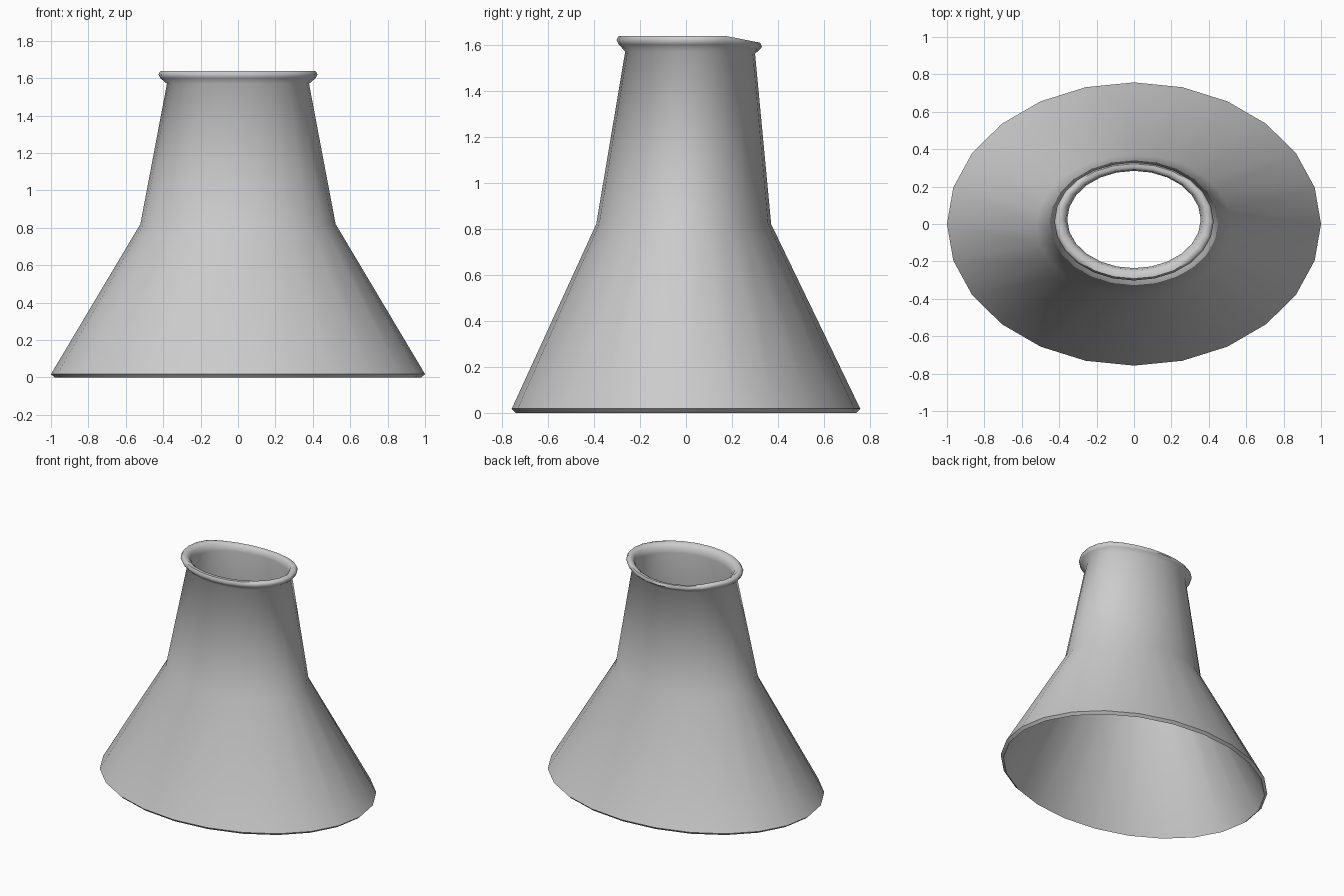
import bpy, bmesh
from math import sin, cos, tau

if "Cube" in bpy.data.objects:
    bpy.data.objects.remove(bpy.data.objects["Cube"])

SIDES = 24

# Closed wall section: (x radius, y front, y back, z, dip at the back of the rim)
SECTION = [
    (0.980, -0.740, 0.740, 0.000, 0.00),   # foot
    (1.000, -0.757, 0.757, 0.018, 0.00),
    (0.522, -0.390, 0.370, 0.820, 0.00),   # waist, outside
    (0.380, -0.264, 0.300, 1.570, 0.01),   # neck, outside
    (0.415, -0.292, 0.322, 1.600, 0.02),   # rolled lip
    (0.426, -0.302, 0.330, 1.620, 0.03),
    (0.415, -0.292, 0.322, 1.638, 0.03),
    (0.390, -0.268, 0.305, 1.638, 0.03),
    (0.366, -0.246, 0.290, 1.620, 0.02),
    (0.357, -0.236, 0.284, 1.575, 0.01),   # neck, inside
    (0.512, -0.381, 0.361, 0.820, 0.00),   # waist, inside
]


def ring(bm, rx, front, back, z, dip):
    cy, ry = (front + back) / 2, (back - front) / 2
    verts = []
    for i in range(SIDES):
        c, s = cos(tau * i / SIDES), sin(tau * i / SIDES)
        drop = dip * max(0.0, (s - 0.5) / 0.5)
        verts.append(bm.verts.new((rx * c, cy + ry * s, z - drop)))
    return verts


# Hollow flared funnel
bm = bmesh.new()
rings = [ring(bm, *row) for row in SECTION]
for a, b in zip(rings, rings[1:] + rings[:1]):
    for i in range(SIDES):
        j = (i + 1) % SIDES
        bm.faces.new((a[i], a[j], b[j], b[i]))
bmesh.ops.recalc_face_normals(bm, faces=bm.faces)

mesh = bpy.data.meshes.new("flared_funnel")
bm.to_mesh(mesh)
bm.free()
funnel = bpy.data.objects.new("flared_funnel", mesh)
bpy.context.collection.objects.link(funnel)

bpy.context.view_layer.objects.active = funnel
funnel.select_set(True)
bpy.ops.object.shade_smooth_by_angle(angle=1.05)
